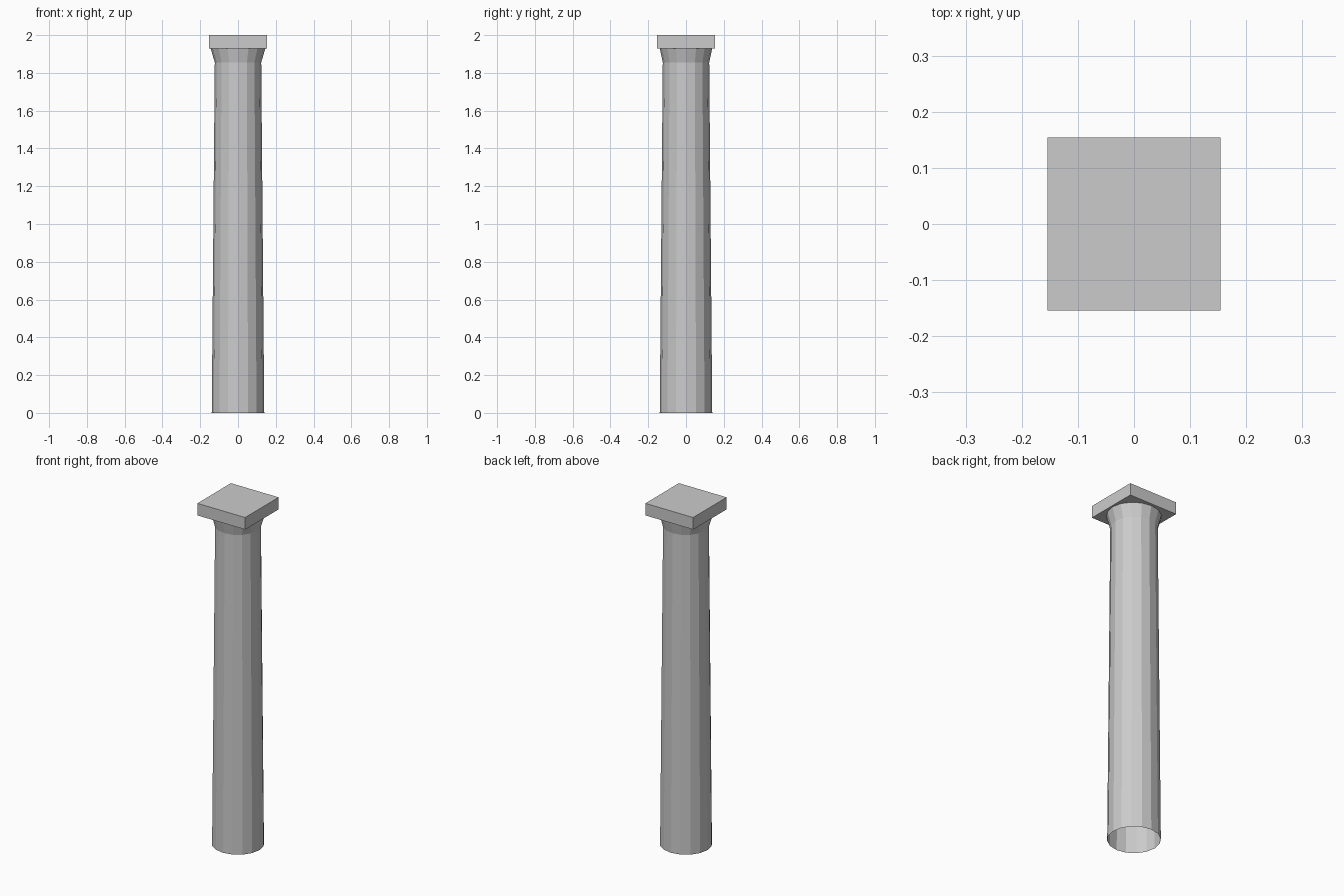
import bpy, bmesh, math

cube = bpy.data.objects.get("Cube")
if cube:
    bpy.data.objects.remove(cube)

SIDES = 16
STONE = (0.6, 0.6, 0.6, 1)

stone = bpy.data.materials.new("grey stone")
stone.use_nodes = True
stone.diffuse_color = STONE
stone.node_tree.nodes["Principled BSDF"].inputs["Base Color"].default_value = STONE


def add_object(name, bm):
    bmesh.ops.recalc_face_normals(bm, faces=bm.faces)
    mesh = bpy.data.meshes.new(name)
    bm.to_mesh(mesh)
    bm.free()
    mesh.materials.append(stone)
    bpy.context.collection.objects.link(bpy.data.objects.new(name, mesh))


def ring(bm, rx, ry, z):
    angles = [math.tau * i / SIDES for i in range(SIDES)]
    return [bm.verts.new((rx * math.cos(a), ry * math.sin(a), z)) for a in angles]


# Tapered open shaft with a flared neck
bm = bmesh.new()
rings = [ring(bm, *p) for p in ((0.139, 0.139, 0), (0.123, 0.123, 1.855),
                                (0.145, 0.139, 1.93))]
for low, high in zip(rings, rings[1:]):
    for i in range(SIDES):
        j = (i + 1) % SIDES
        bm.faces.new((low[i], low[j], high[j], high[i]))
add_object("column_shaft", bm)

# Square slab on top
bm = bmesh.new()
bmesh.ops.create_cube(bm, size=1)
bmesh.ops.scale(bm, vec=(0.308, 0.308, 0.07), verts=bm.verts)
bmesh.ops.translate(bm, vec=(0, 0, 1.965), verts=bm.verts)
add_object("top_slab", bm)
